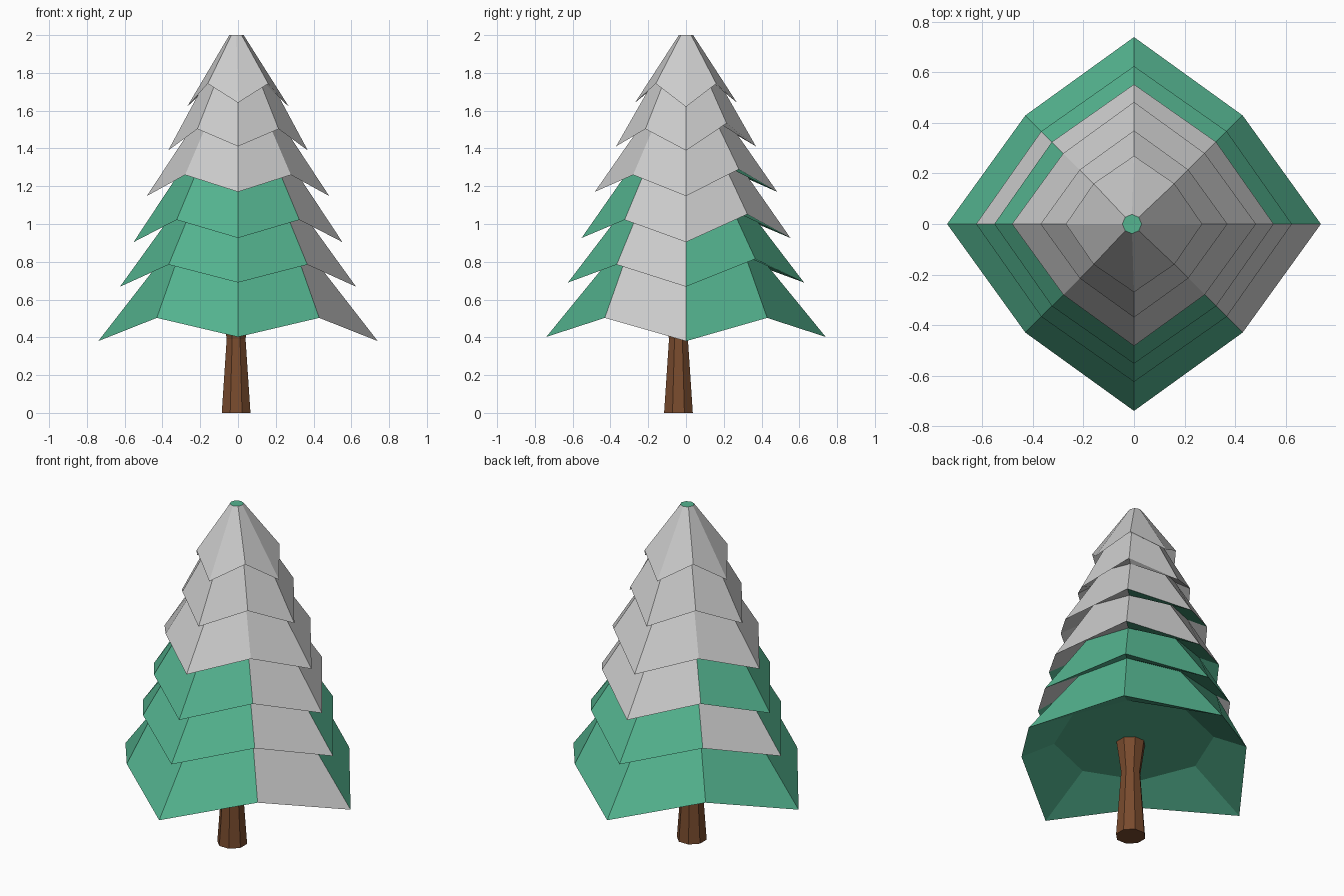
import bpy, bmesh
from math import cos, sin, pi, sqrt

if "Cube" in bpy.data.objects:
    bpy.data.objects.remove(bpy.data.objects["Cube"])


def material(name, rgb):
    m = bpy.data.materials.new(name)
    m.diffuse_color = (*rgb, 1)
    m.use_nodes = True
    m.node_tree.nodes["Principled BSDF"].inputs["Base Color"].default_value = m.diffuse_color
    return m


GREEN = material("needles", (0.09, 0.46, 0.28))
BROWN = material("bark", (0.19, 0.07, 0.027))


def ring(bm, axis_r, axis_z, diag_c, diag_z, cx=0, dx=0, dpp=0):
    """Eight points: long tips on the axes, short corners on the diagonals."""
    pts = []
    for i in range(8):
        a = i * pi / 4
        r = diag_c * sqrt(2) if i % 2 else axis_r
        z = diag_z if i % 2 else axis_z
        if i in (0, 4):
            z -= dx            # side tips hang slightly lower
        if i == 1:
            z += dpp           # back right corner sits slightly higher
        pts.append(bm.verts.new((cx + r * cos(a), r * sin(a), z)))
    return pts


def bridge(bm, a, b):
    return [bm.faces.new((a[i], a[(i + 1) % 8], b[(i + 1) % 8], b[i]))
            for i in range(8)]


def finish(bm, name, mats):
    bmesh.ops.recalc_face_normals(bm, faces=bm.faces)
    me = bpy.data.meshes.new(name)
    bm.to_mesh(me)
    bm.free()
    for m in mats:
        me.materials.append(m)
    ob = bpy.data.objects.new(name, me)
    bpy.context.collection.objects.link(ob)
    return ob


# Tiers from the bottom: tip radius, tip height, corner offset, corner height
TIERS = [(0.74, 0.402, 0.43, 0.503),
         (0.625, 0.69, 0.367, 0.785),
         (0.553, 0.926, 0.325, 1.022),
         (0.483, 1.17, 0.28, 1.26),
         (0.37, 1.411, 0.215, 1.503),
         (0.27, 1.642, 0.16, 1.743)]
# Where each tier meets the one above: axis radius, corner offset, height
JOINTS = [(0.39, 0.315, 0.83), (0.335, 0.25, 1.07), (0.285, 0.205, 1.31),
          (0.222, 0.158, 1.545), (0.162, 0.108, 1.775)]
# Octants without snow on each tier (0 starts at +x, counter-clockwise)
BARE = [{0, 1, 2, 3, 4, 5, 6}, {0, 1, 2, 4, 5, 6}, {3, 4, 5, 6},
        set(), set(), set()]
BARE_UNDER = [set(range(8)), BARE[1], BARE[2] | {1, 2}, {1, 2}, set(), set()]

# Foliage: one skin zigzagging out and in through the tiers
bm = bmesh.new()
inner = ring(bm, 0.43, 0.575, 0.305, 0.575)
bm.faces.new(inner)
for k, (r, z, c, cz) in enumerate(TIERS):
    outer = ring(bm, r, z, c, cz, 0, 0.022, 0.03 if 0 < k < 5 else 0)
    under = bridge(bm, inner, outer)
    if k < 5:
        jr, jc, jz = JOINTS[k]
        inner = ring(bm, jr, jz, jc, jz)
    else:
        inner = ring(bm, 0.038, 2.0, 0.038 / sqrt(2), 2.0, -0.008)
    skirt = bridge(bm, outer, inner)
    for i in range(8):
        under[i].material_index = 0 if i in BARE_UNDER[k] else 1
        skirt[i].material_index = 0 if i in BARE[k] else 1
bm.faces.new(inner)
finish(bm, "foliage", [GREEN, None])

# Trunk: eight sides, narrow waist, flaring into the foliage
bm = bmesh.new()
rings = []
for r, z in ((0.076, 0.0), (0.05, 0.39), (0.074, 0.575)):
    rings.append([bm.verts.new((-0.01 + r * cos((i + 0.5) * pi / 4) / cos(pi / 8),
                                -0.04 + r * sin((i + 0.5) * pi / 4) / cos(pi / 8), z))
                  for i in range(8)])
for a, b in zip(rings, rings[1:]):
    bridge(bm, a, b)
bm.faces.new(rings[0])
bm.faces.new(rings[-1])
finish(bm, "trunk", [BROWN])
